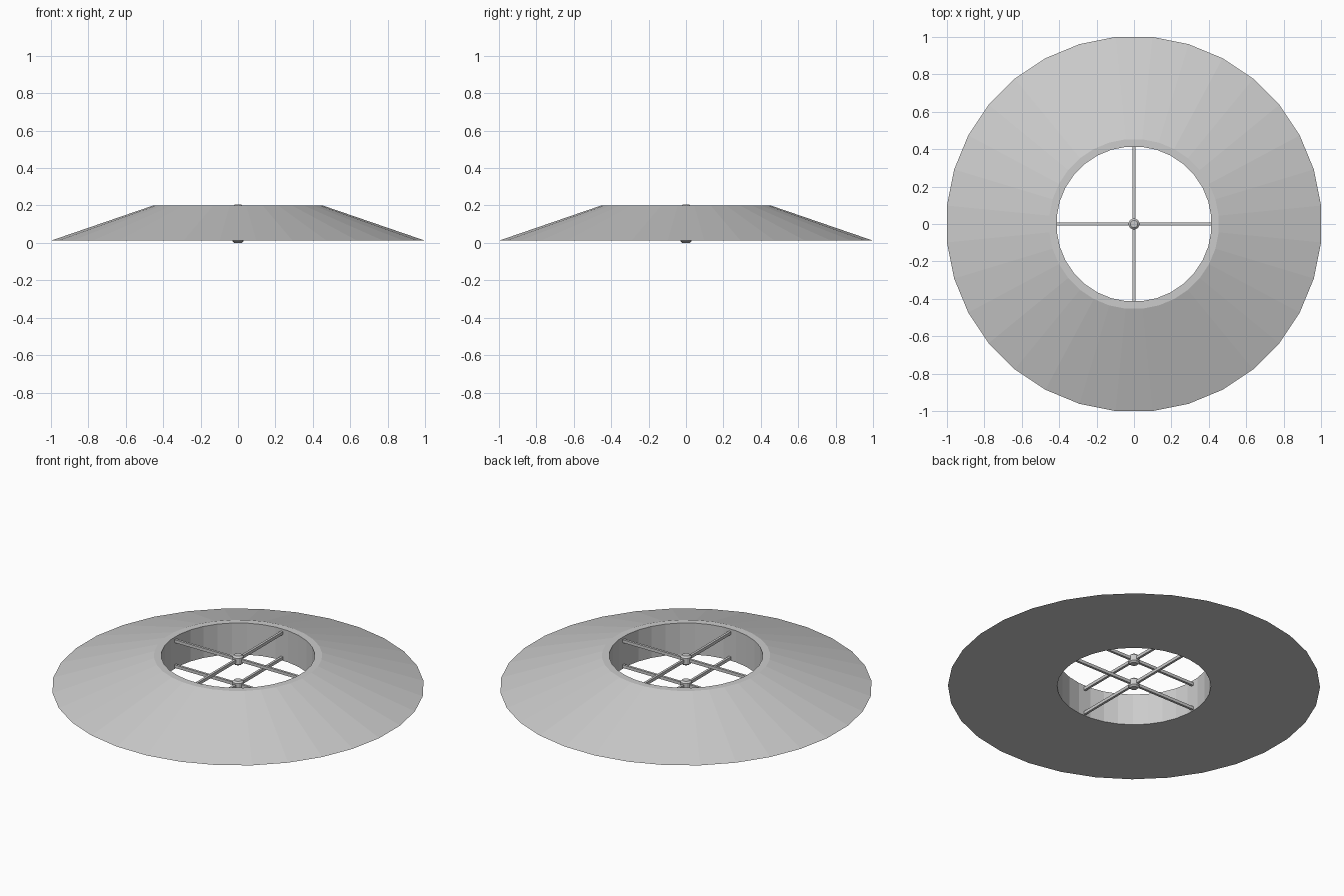
import bpy, bmesh
from math import sin, cos, pi

if "Cube" in bpy.data.objects:
    bpy.data.objects.remove(bpy.data.objects["Cube"])


def lathe(name, profile, sides, closed):
    """Spin an (r, z) profile round the z axis with flat facets."""
    bm = bmesh.new()
    rings = []
    for r, z in profile:
        rings.append([bm.verts.new((r * cos((i + 0.5) * 2 * pi / sides),
                                    r * sin((i + 0.5) * 2 * pi / sides), z))
                      for i in range(sides)])
    count = len(rings) if closed else len(rings) - 1
    for k in range(count):
        a, b = rings[k], rings[(k + 1) % len(rings)]
        for i in range(sides):
            j = (i + 1) % sides
            bm.faces.new((a[i], a[j], b[j], b[i]))
    if not closed:
        bm.faces.new(rings[0])
        bm.faces.new(rings[-1])
    bmesh.ops.recalc_face_normals(bm, faces=bm.faces)
    mesh = bpy.data.meshes.new(name)
    bm.to_mesh(mesh)
    bm.free()
    ob = bpy.data.objects.new(name, mesh)
    bpy.context.collection.objects.link(ob)
    return ob


def rod(name, size, z):
    bpy.ops.mesh.primitive_cube_add(size=1, location=(0, 0, z))
    ob = bpy.context.object
    ob.name = name
    ob.scale = size


# Sloped disc with a central hole
R = 1 / cos(pi / 32)
lathe("sloped_ring", [(0.415, 0.012), (R, 0.012), (0.455, 0.2), (0.415, 0.2)], 32, True)

# Two levels of crossed rods, each with a small hub
for level, z in (("lower", 0.027), ("upper", 0.177)):
    rod(level + "_rod_x", (0.826, 0.014, 0.018), z)
    rod(level + "_rod_y", (0.014, 0.826, 0.018), z)
    lathe(level + "_hub", [(0.02, z - 0.027), (0.03, z - 0.018),
                           (0.03, z + 0.018), (0.02, z + 0.027)], 12, False)
